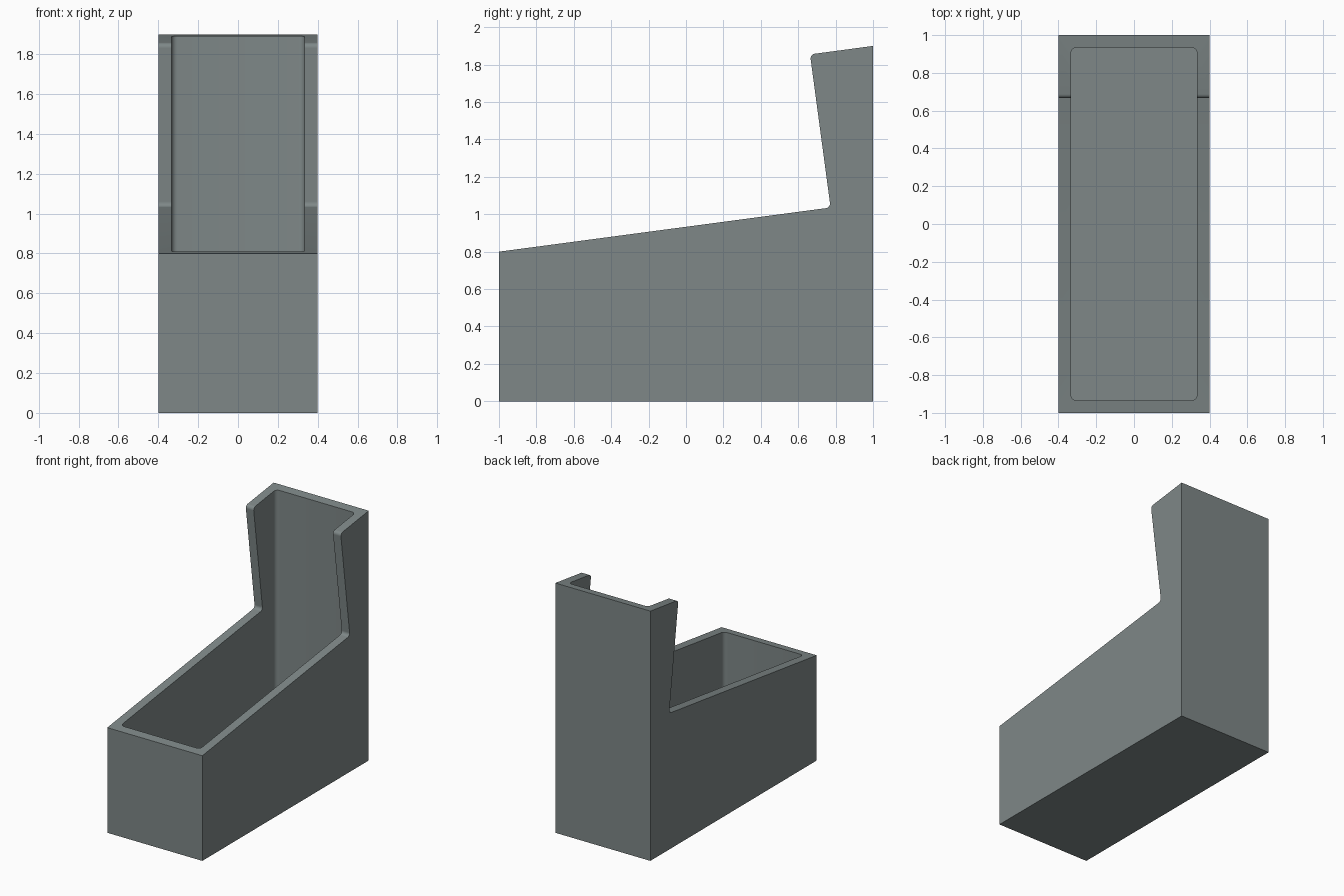
import bpy, bmesh, math
from mathutils import Vector

if "Cube" in bpy.data.objects:
    bpy.data.objects.remove(bpy.data.objects["Cube"])


def fillet(points, steps=6):
    """Round each (a, b, radius) corner of a closed outline."""
    out = []
    n = len(points)
    for i, (a, b, r) in enumerate(points):
        p = Vector((a, b))
        if r == 0:
            out.append(p)
            continue
        u = (Vector(points[i - 1][:2]) - p).normalized()
        v = (Vector(points[(i + 1) % n][:2]) - p).normalized()
        half = u.angle(v) / 2
        centre = p + (u + v).normalized() * (r / math.sin(half))
        start = p + u * (r / math.tan(half)) - centre
        end = p + v * (r / math.tan(half)) - centre
        sweep = start.angle(end)
        for k in range(steps + 1):
            t = k / steps
            out.append(centre + (start * math.sin((1 - t) * sweep)
                                 + end * math.sin(t * sweep)) / math.sin(sweep))
    return out


def prism(name, verts, offset):
    """Extrude a flat outline by an offset vector."""
    bm = bmesh.new()
    face = bm.faces.new([bm.verts.new(v) for v in verts])
    top = bmesh.ops.extrude_face_region(bm, geom=[face])["geom"]
    bmesh.ops.translate(bm, vec=offset,
                        verts=[e for e in top if isinstance(e, bmesh.types.BMVert)])
    bmesh.ops.recalc_face_normals(bm, faces=bm.faces)
    mesh = bpy.data.meshes.new(name)
    bm.to_mesh(mesh)
    bm.free()
    obj = bpy.data.objects.new(name, mesh)
    bpy.context.collection.objects.link(obj)
    return obj


HALF_W, WALL, FLOOR = 0.4, 0.066, 0.066

# Side outline: sloping front opening and tall, undercut back
side = fillet([(-1, 0, 0), (1, 0, 0), (1, 1.9, 0), (0.663, 1.855, 0.025),
               (0.773, 1.036, 0.025), (-1, 0.8, 0)])
holder = prism("open_holder", [(-HALF_W, p.x, p.y) for p in side], (2 * HALF_W, 0, 0))
grey = bpy.data.materials.new("slate_grey")
grey.diffuse_color = (0.21, 0.245, 0.245, 1)
grey.use_nodes = True
grey.node_tree.nodes["Principled BSDF"].inputs["Base Color"].default_value = grey.diffuse_color
holder.data.materials.append(grey)

# Cavity with rounded vertical corners
cx, cy = HALF_W - WALL, 1 - WALL
plan = fillet([(-cx, -cy, 0.03), (cx, -cy, 0.03), (cx, cy, 0.03), (-cx, cy, 0.03)])
cutter = prism("cavity_cutter", [(p.x, p.y, FLOOR) for p in plan], (0, 0, 2.2))
cutter.data.materials.append(grey)
cutter.hide_render = True

cut = holder.modifiers.new("cavity", "BOOLEAN")
cut.operation = "DIFFERENCE"
cut.solver = "EXACT"
cut.object = cutter
bpy.context.view_layer.objects.active = holder
holder.select_set(True)
bpy.ops.object.modifier_apply(modifier=cut.name)
bpy.data.objects.remove(cutter)
bpy.ops.object.shade_smooth_by_angle(angle=math.radians(30))
